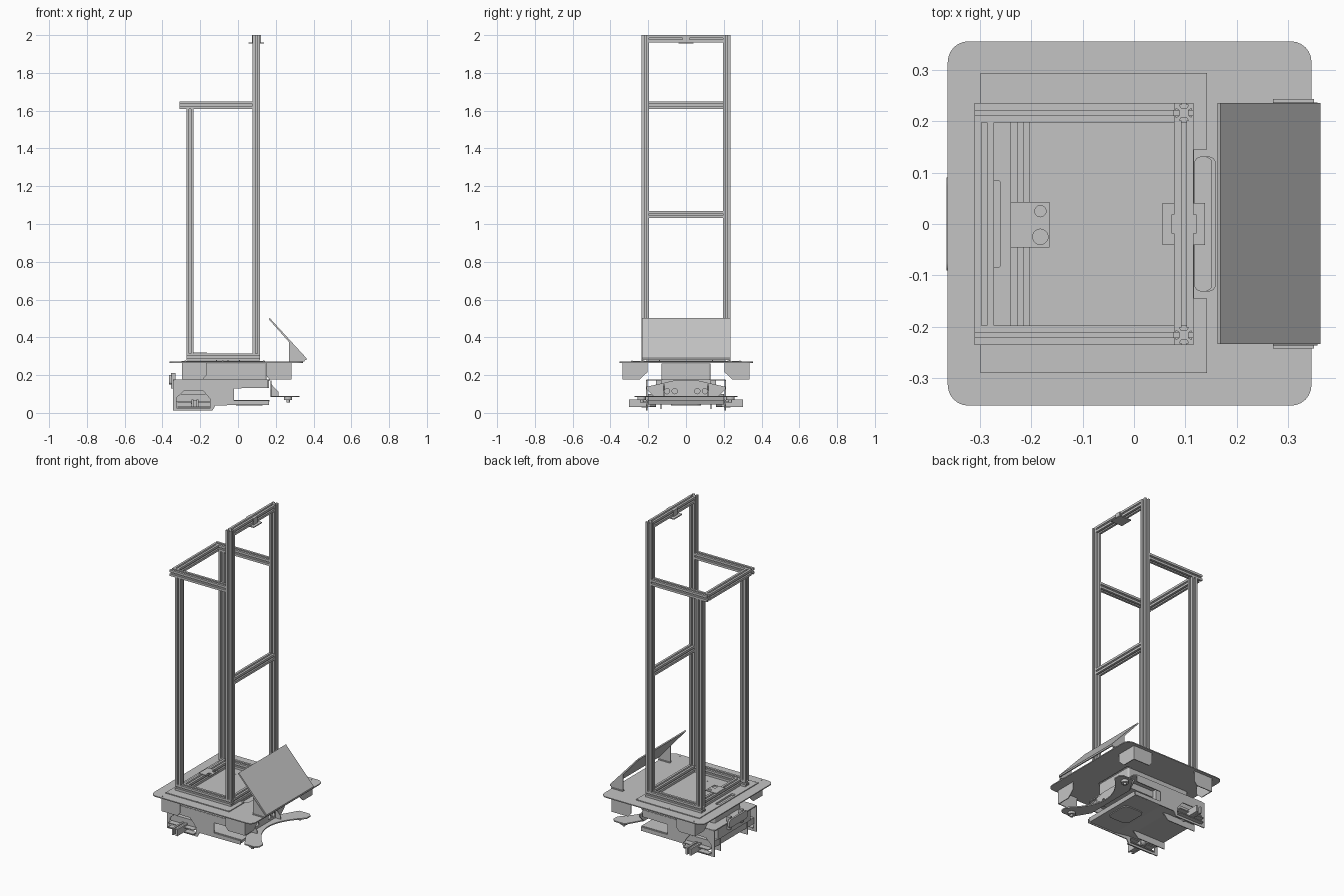
import bpy, bmesh, math
from mathutils import Vector

if "Cube" in bpy.data.objects:
    bpy.data.objects.remove(bpy.data.objects["Cube"], do_unlink=True)

grey = bpy.data.materials.new("light_grey_metal")
grey.use_nodes = True
grey.diffuse_color = (0.55, 0.55, 0.55, 1)
grey.node_tree.nodes["Principled BSDF"].inputs["Base Color"].default_value = (0.55, 0.55, 0.55, 1)

PLACE = {"x": lambda u, v, w: (w, u, v),
         "y": lambda u, v, w: (u, w, v),
         "z": lambda u, v, w: (u, v, w)}


def prism(name, outline, axis, a, b):
    """Extrude a 2D outline along an axis from a to b."""
    bm = bmesh.new()
    face = bm.faces.new([bm.verts.new(PLACE[axis](u, v, a)) for u, v in outline])
    out = bmesh.ops.extrude_face_region(bm, geom=[face])
    verts = [g for g in out["geom"] if isinstance(g, bmesh.types.BMVert)]
    bmesh.ops.translate(bm, vec=Vector(PLACE[axis](0, 0, b - a)), verts=verts)
    bmesh.ops.recalc_face_normals(bm, faces=bm.faces)
    mesh = bpy.data.meshes.new(name)
    bm.to_mesh(mesh)
    bm.free()
    mesh.materials.append(grey)
    obj = bpy.data.objects.new(name, mesh)
    bpy.context.collection.objects.link(obj)
    return obj


def rect(u0, u1, v0, v1, r=0.0):
    """Rectangle outline, with rounded corners when r is given."""
    if not r:
        return [(u0, v0), (u1, v0), (u1, v1), (u0, v1)]
    pts = []
    centres = [(u1 - r, v1 - r), (u0 + r, v1 - r), (u0 + r, v0 + r), (u1 - r, v0 + r)]
    for i, (cu, cv) in enumerate(centres):
        for k in range(7):
            t = math.pi / 2 * (i + k / 6)
            pts.append((cu + r * math.cos(t), cv + r * math.sin(t)))
    return pts


def circle(u, v, r, n=20):
    return [(u + r * math.cos(k * math.tau / n), v + r * math.sin(k * math.tau / n)) for k in range(n)]


def box(name, x0, x1, y0, y1, z0, z1):
    return prism(name, rect(x0, x1, y0, y1), "z", z0, z1)


def cut(obj, outlines, axis, a, b):
    """Punch holes through a part."""
    for outline in outlines:
        cutter = prism("cutter", outline, axis, a, b)
        cutter.hide_render = True
        mod = obj.modifiers.new("hole", "BOOLEAN")
        mod.operation = "DIFFERENCE"
        mod.solver = "EXACT"
        mod.object = cutter
        bpy.context.view_layer.update()
        dg = bpy.context.evaluated_depsgraph_get()
        obj_mesh = bpy.data.meshes.new_from_object(obj.evaluated_get(dg))
        obj.modifiers.clear()
        obj.data = obj_mesh
        bpy.data.objects.remove(cutter, do_unlink=True)


H = 0.019  # half width of the slotted bars


def bar(name, axis, u, v, a, b):
    """Slotted square extrusion centred on (u, v)."""
    side = [(-H, -H), (-.005, -H), (-.005, -.015), (-.009, -.015),
            (-.005, -.009), (.005, -.009), (.009, -.015), (.005, -.015), (.005, -H)]
    pts = []
    for _ in range(4):
        pts += [(u + p, v + q) for p, q in side]
        side = [(-q, p) for p, q in side]
    return prism(name, pts, axis, a, b)


# upright frame
FX, RX, BY = 0.097, -0.254, 0.216
for s, side in ((1, "left"), (-1, "right")):
    bar(side + "_front_post", "z", FX, s * BY, 0.315, 2.0)
    bar(side + "_rear_post", "z", RX, s * BY, 0.315, 1.61)
    bar(side + "_top_rail", "y", 0, 0, 0, 0.001).name = "spare"
    bpy.data.objects.remove(bpy.data.objects["spare"], do_unlink=True)
    for name, z, x0, x1 in (("_top_rail", 1.629, -.31, FX - H), ("_base_rail", .296, RX - H, FX + H)):
        bar_obj = bar(side + name, "x", s * BY, z, x0, x1)
inner = BY - H
for name, x, z in (("top_cross_bar", FX, 1.981), ("middle_cross_bar", FX, 1.05),
                   ("rear_top_cross_bar", -.291, 1.629), ("front_base_cross_bar", FX, .296),
                   ("rear_base_cross_bar", -.221, .296)):
    bar(name, "y", x, z, -inner, inner)

# bracket clipped to the top bar
box("top_bracket_plate", .055, .138, -.041, .041, 1.955, 1.961)
for x in (FX - H - .005, FX + H):
    box("top_bracket_clip", x, x + .005, -.018, .018, 1.961, 2.0)

# bracket plate on the rear base bar
plate = prism("switch_plate", rect(-.24, -.164, -.046, .043), "z", .316, .32)
cut(plate, [circle(-.182, .025, .011), circle(-.182, -.025, .015)], "z", .3, .34)

# decks
deck = prism("top_deck", rect(-.362, .345, -.353, .355, .04), "z", .265, .271)
cut(deck, [rect(.118, .158, -.13, .13, .012), rect(-.285, -.26, -.085, .085, .006)], "z", .25, .29)
raised = prism("deck_overlay", [(-.298, -.29), (.142, -.29), (.142, -.145), (.117, -.145),
                                (.117, .145), (.142, .145), (.142, .293), (-.298, .293)], "z", .271, .276)
cut(raised, [rect(-.285, -.26, -.085, .085, .006)], "z", .25, .29)
for s in (-1, 1):
    for x in (-.28, -.08, .137):
        prism("overlay_screw", circle(x, s * .286, .004, 10), "z", .276, .278)
    for x in (-.29, .275):
        prism("deck_screw", circle(x, s * .335, .003, 10), "z", .271, .273)
    for x in (-.114, -.052, .008):
        prism("overlay_screw", circle(x, s * .14, .003, 10), "z", .276, .277)

# sloped front panel with side gussets
prism("sloped_panel", [(.162, .497), (.168, .502), (.362, .29), (.362, .28), (.354, .28)],
      "y", -.233, .235)
for y in (-.236, .231):
    prism("panel_gusset", [(.27, .272), (.35, .272), (.357, .282), (.27, .376)], "y", y, y + .005)
    box("gusset_foot", .27, .35, y - .006, y + .012, .271, .275)

# folded corner hangers below the deck
for s in (-1, 1):
    for x, d in ((.277, -1), (-.297, 1)):
        prism("corner_end_wall", [(s * .335, .265), (s * .335, .177), (s * .245, .177),
                                  (s * .205, .215), (s * .205, .265)], "x", x, x + .005)
        xi = x + d * .13
        y = .33 if s > 0 else -.335
        prism("corner_side_wall", [(x, .265), (x, .177), (xi - d * .02, .177),
                                   (xi, .2), (xi, .265)], "y", y, y + .005)

# mobile base: upper body, middle plate, drive housing and tray
prism("upper_body", rect(-.29, .152, -.13, .13, .012), "z", .178, .262)
prism("middle_plate", rect(-.345, .17, -.21, .21, .02), "z", .171, .178)
box("drive_housing", -.335, -.03, -.16, .16, .1, .172)
box("front_beam", -.03, .165, -.13, .13, .132, .172)
tray = prism("tray", [(-.33, .06), (-.13, .06), (-.03, .045), (.16, .045), (.168, .068), (-.03, .068),
                      (-.13, .1), (-.33, .1)], "y", -.2, .2)
prism("tray_cover", rect(-.01, .13, -.08, .08, .03), "z", .04, .045)
for s, side in ((1, "left"), (-1, "right")):
    y = s * .208 - .003
    wall = prism(side + "_wheel_wall", [(-.345, .175), (-.345, .012), (-.135, .012), (-.12, .04),
                                        (.165, .042), (.165, .066), (-.02, .066), (-.02, .13),
                                        (.155, .132), (.155, .175)], "y", y, y + .006)
    cut(wall, [[(-.325, .025), (-.145, .025), (-.145, .07), (-.185, .118), (-.285, .118), (-.325, .08)]],
        "y", y - .05, y + .05)
    # axle outrigger
    a, b = sorted((s * .19, s * .303))
    for x in (-.247, -.221):
        box(side + "_axle_arm", x, x + .012, a, b, .03, .072)
    for z in (.028, .055):
        box(side + "_axle_rail", -.32, -.145, *sorted((s * .2, s * .235)), z, z + .006)
    prism(side + "_axle_stub", circle(-.23, .05, .018, 16), "y", *sorted((s * .16, s * .29)))
    prism(side + "_wheel_inner_wall", [(-.335, .1), (-.335, .02), (-.14, .02), (-.1, .06), (-.1, .1)],
          "y", *sorted((s * .13, s * .135)))

# front bumper bracket: upright plate and crescent foot
half = [(.0, .172), (.06, .172), (.21, .138), (.21, .125), (.17, .085)]
face = prism("bumper_upright", half + [(-u, v) for u, v in half[:0:-1]], "x", .172, .178)
cut(face, [circle(s * c, .115, .014) for s in (-1, 1) for c in (.06, .1)], "x", .15, .2)
prism("bumper_brace", [(.178, .085), (.215, .085), (.215, .11), (.178, .15)], "y", -.12, -.115)
prism("bumper_brace", [(.178, .085), (.215, .085), (.215, .11), (.178, .15)], "y", .115, .12)
inside = [(.21 + .1 * (k / 8) ** 2, .2 * k / 8) for k in range(9)]
edge = inside + [(.325, .215), (.325, .255), (.305, .272), (.235, .272), (.175, .17)]
prism("bumper_foot", edge + [(x, -y) for x, y in reversed(edge) if y > 0], "z", .083, .09)
for s in (-1, 1):
    prism("bumper_pad", circle(.265, s * .235, .022), "z", .068, .083)
    prism("bumper_pin", circle(.265, s * .235, .009, 12), "z", .055, .068)

# rear bumper handle
prism("rear_handle", rect(-.09, .09, .15, .2, .015), "x", -.364, -.352)
for s in (-1, 1):
    box("rear_handle_mount", -.354, -.33, s * .06 - .01, s * .06 + .01, .13, .21)
